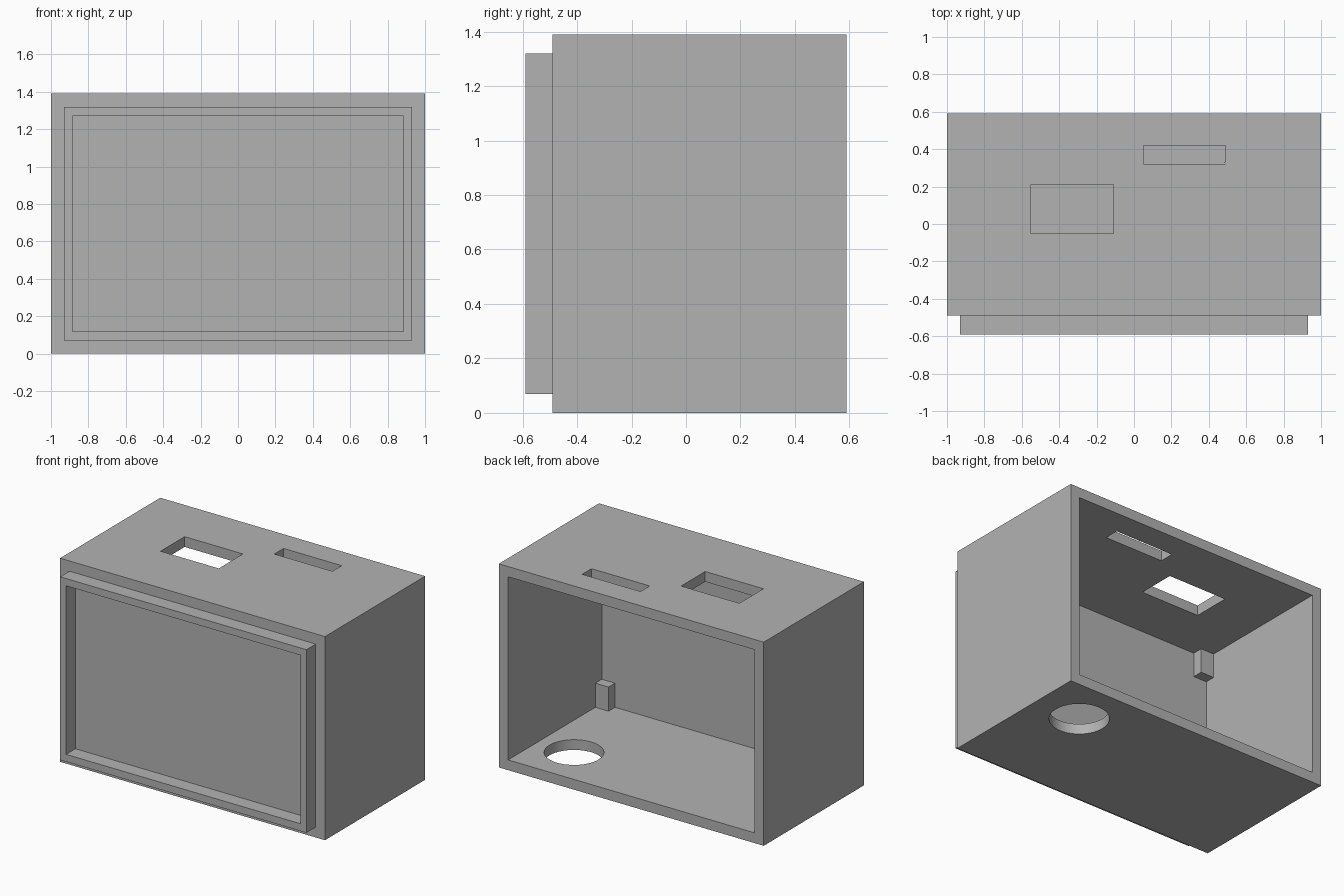
import bpy
import bmesh
from mathutils import Matrix, Vector

if "Cube" in bpy.data.objects:
    bpy.data.objects.remove(bpy.data.objects["Cube"], do_unlink=True)

grey = bpy.data.materials.new("plain grey")
grey.use_nodes = True
colour = (0.45, 0.45, 0.45, 1)
grey.diffuse_color = colour
grey.node_tree.nodes["Principled BSDF"].inputs["Base Color"].default_value = colour


def finish(name, bm):
    mesh = bpy.data.meshes.new(name)
    bm.to_mesh(mesh)
    bm.free()
    mesh.materials.append(grey)
    obj = bpy.data.objects.new(name, mesh)
    bpy.context.collection.objects.link(obj)
    return obj


def box(name, x, y, z):
    """Box from (low, high) ranges on each axis."""
    lows, highs = (Vector(v) for v in zip(x, y, z))
    bm = bmesh.new()
    size = Matrix.Diagonal((*(highs - lows), 1))
    bmesh.ops.create_cube(bm, size=1, matrix=Matrix.Translation((lows + highs) / 2) @ size)
    return finish(name, bm)


def cylinder(name, x, y, z, radius):
    bm = bmesh.new()
    bmesh.ops.create_cone(bm, cap_ends=True, segments=64, radius1=radius, radius2=radius,
                          depth=z[1] - z[0],
                          matrix=Matrix.Translation((x, y, sum(z) / 2)))
    return finish(name, bm)


def cut(target, cutter):
    """Subtract the cutter, then discard it."""
    cutter.hide_render = True
    mod = target.modifiers.new("cut", "BOOLEAN")
    mod.operation = "DIFFERENCE"
    mod.solver = "EXACT"
    mod.object = cutter
    bpy.context.view_layer.objects.active = target
    bpy.ops.object.modifier_apply(modifier=mod.name)
    bpy.data.objects.remove(cutter, do_unlink=True)


WALL = 0.07
FRONT, BACK, TOP = -0.49, 0.59, 1.39
INNER_X, INNER_Y, CEILING = 1 - WALL, FRONT + WALL, TOP - WALL

# Housing, open at the back
housing = box("housing", (-1, 1), (FRONT, BACK), (0, TOP))
cut(housing, box("cavity", (-INNER_X, INNER_X), (INNER_Y, BACK + 0.2), (WALL, CEILING)))

# Two slots in the top and a round hole in the floor
through_top = (CEILING - 0.1, TOP + 0.1)
cut(housing, box("wide_slot", (-0.55, -0.11), (-0.05, 0.21), through_top))
cut(housing, box("narrow_slot", (0.05, 0.49), (0.32, 0.42), through_top))
cut(housing, cylinder("floor_hole", 0.66, 0.265, (-0.1, WALL + 0.1), 0.185))

# Raised rim around the front panel
rim = box("front_rim", (-INNER_X, INNER_X), (-BACK, FRONT + 0.02), (WALL, CEILING))
cut(rim, box("rim_opening", (-0.885, 0.885), (-0.8, 0), (0.12, 1.27)))

# Small blocks in the inner front corners
for side, x in (("left", (0.83, INNER_X + 0.02)), ("right", (-INNER_X - 0.02, -0.83))):
    for level, z in (("lower", (WALL - 0.02, 0.235)), ("upper", (1.155, CEILING + 0.02))):
        box(f"{level}_{side}_corner_block", x, (INNER_Y - 0.02, INNER_Y + 0.07), z)

# Smooth the round hole, keep the edges sharp
bpy.ops.object.select_all(action="DESELECT")
housing.select_set(True)
bpy.context.view_layer.objects.active = housing
bpy.ops.object.shade_smooth_by_angle()
